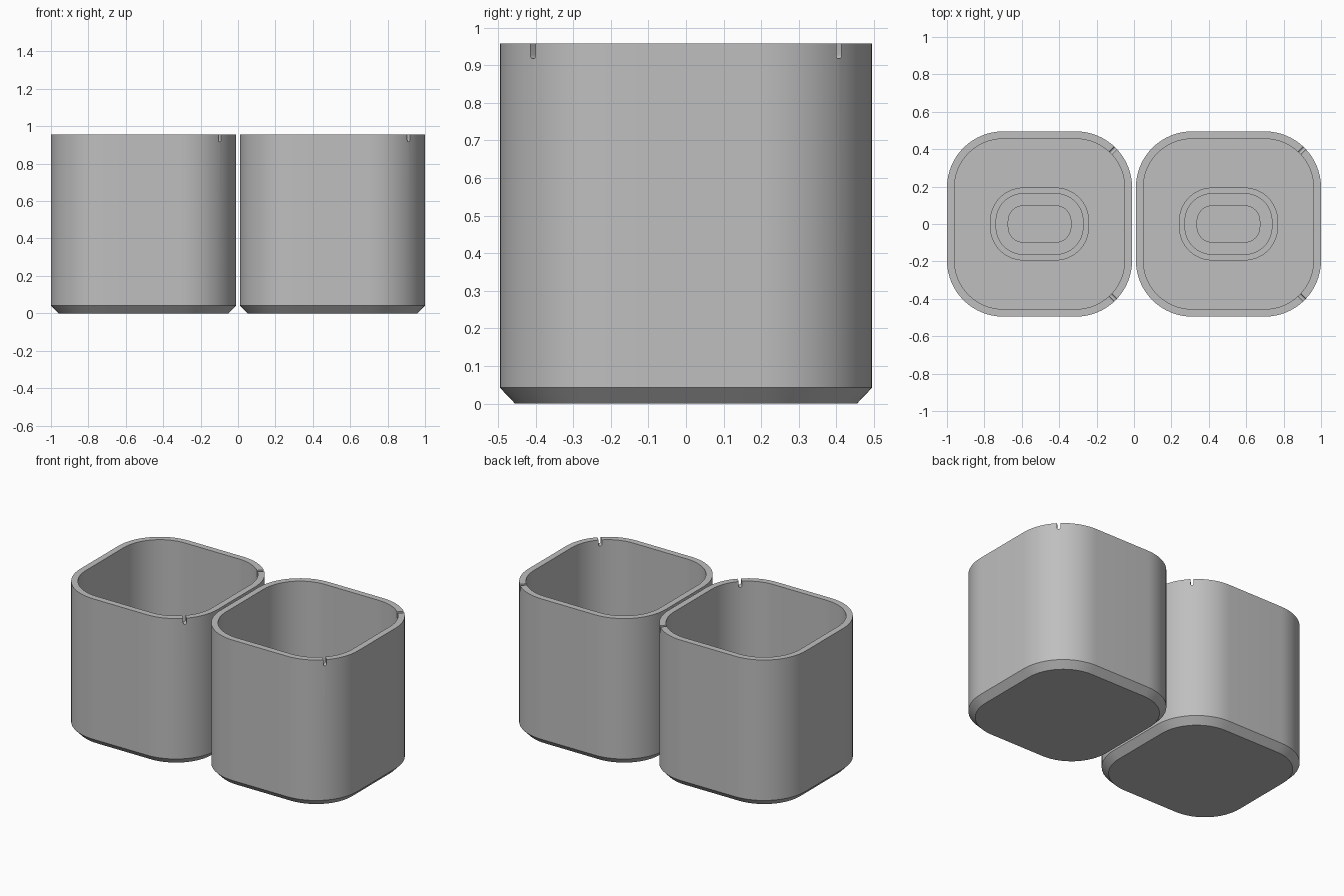
import bpy, bmesh, math
from mathutils import Matrix

if "Cube" in bpy.data.objects:
    bpy.data.objects.remove(bpy.data.objects["Cube"])

grey = bpy.data.materials.new("warm_grey")
grey.diffuse_color = (0.52, 0.52, 0.52, 1)
grey.use_nodes = True
grey.node_tree.nodes["Principled BSDF"].inputs["Base Color"].default_value = grey.diffuse_color

HEIGHT, FLOOR, CENTRE = 0.957, 0.04, 0.505


def rounded_rect(cx, cy, r, z, seg=16):
    """Outline of a rounded rectangle with corner centres at (+-cx, +-cy)."""
    pts = []
    for q, (sx, sy) in enumerate([(1, 1), (-1, 1), (-1, -1), (1, -1)]):
        for i in range(seg + 1):
            a = math.pi / 2 * (q + i / seg)
            pts.append((sx * cx + r * math.cos(a), sy * cy + r * math.sin(a), z))
    return pts


def make_object(name, bm, x):
    bmesh.ops.recalc_face_normals(bm, faces=bm.faces)
    me = bpy.data.meshes.new(name)
    bm.to_mesh(me)
    bm.free()
    ob = bpy.data.objects.new(name, me)
    ob.location.x = x
    me.materials.append(grey)
    bpy.context.collection.objects.link(ob)
    return ob


def loft(name, cx, cy, steps, x):
    """Closed solid through rounded rectangles given as (radius, z)."""
    bm = bmesh.new()
    rings = [[bm.verts.new(p) for p in rounded_rect(cx, cy, r, z)] for r, z in steps]
    for a, b in zip(rings, rings[1:]):
        n = len(a)
        for i in range(n):
            bm.faces.new((a[i], a[(i + 1) % n], b[(i + 1) % n], b[i]))
    bm.faces.new(rings[0])
    bm.faces.new(rings[-1])
    return make_object(name, bm, x)


def notch_cutter(x, side):
    """Slot with a round bottom, running across the rim at a corner."""
    bm = bmesh.new()
    w, low = 0.01, HEIGHT - 0.03
    outline = [(w, HEIGHT + 0.03), (-w, HEIGHT + 0.03)]
    outline += [(-w * math.cos(math.pi * i / 8), low - w * math.sin(math.pi * i / 8))
                for i in range(9)]
    ends = [[bm.verts.new((d, y, z)) for y, z in outline] for d in (0.48, 0.64)]
    n = len(outline)
    for i in range(n):
        j = (i + 1) % n
        bm.faces.new((ends[0][i], ends[0][j], ends[1][j], ends[1][i]))
    for e in ends:
        bm.faces.new(e)
    bm.transform(Matrix.Rotation(side * math.pi / 4, 4, 'Z'))
    ob = make_object("notch_cutter", bm, x)
    ob.hide_render = True
    return ob


def smooth(ob):
    bpy.ops.object.select_all(action='DESELECT')
    ob.select_set(True)
    bpy.context.view_layer.objects.active = ob
    bpy.ops.object.shade_smooth_by_angle(angle=math.radians(30))


for side, x in (("left", -CENTRE), ("right", CENTRE)):
    # Hollow cup with a chamfered foot
    cup = loft(side + "_cup", 0.195, 0.195,
               [(0.26, 0), (0.30, 0.042), (0.30, HEIGHT), (0.26, HEIGHT), (0.26, FLOOR)], x)

    # Two rim notches at the right-hand corners
    for s in (1, -1):
        cutter = notch_cutter(x, s)
        mod = cup.modifiers.new("notch", 'BOOLEAN')
        mod.operation, mod.solver, mod.object = 'DIFFERENCE', 'EXACT', cutter
        bpy.context.view_layer.objects.active = cup
        bpy.ops.object.modifier_apply(modifier=mod.name)
        bpy.data.objects.remove(cutter)
    smooth(cup)

    # Low stepped boss on the inner floor
    boss = loft(side + "_floor_boss", 0.085, 0.015,
                [(0.18, FLOOR - 0.01), (0.18, 0.06), (0.15, 0.06), (0.15, 0.08),
                 (0.085, 0.08), (0.085, 0.10)], x)
    smooth(boss)
